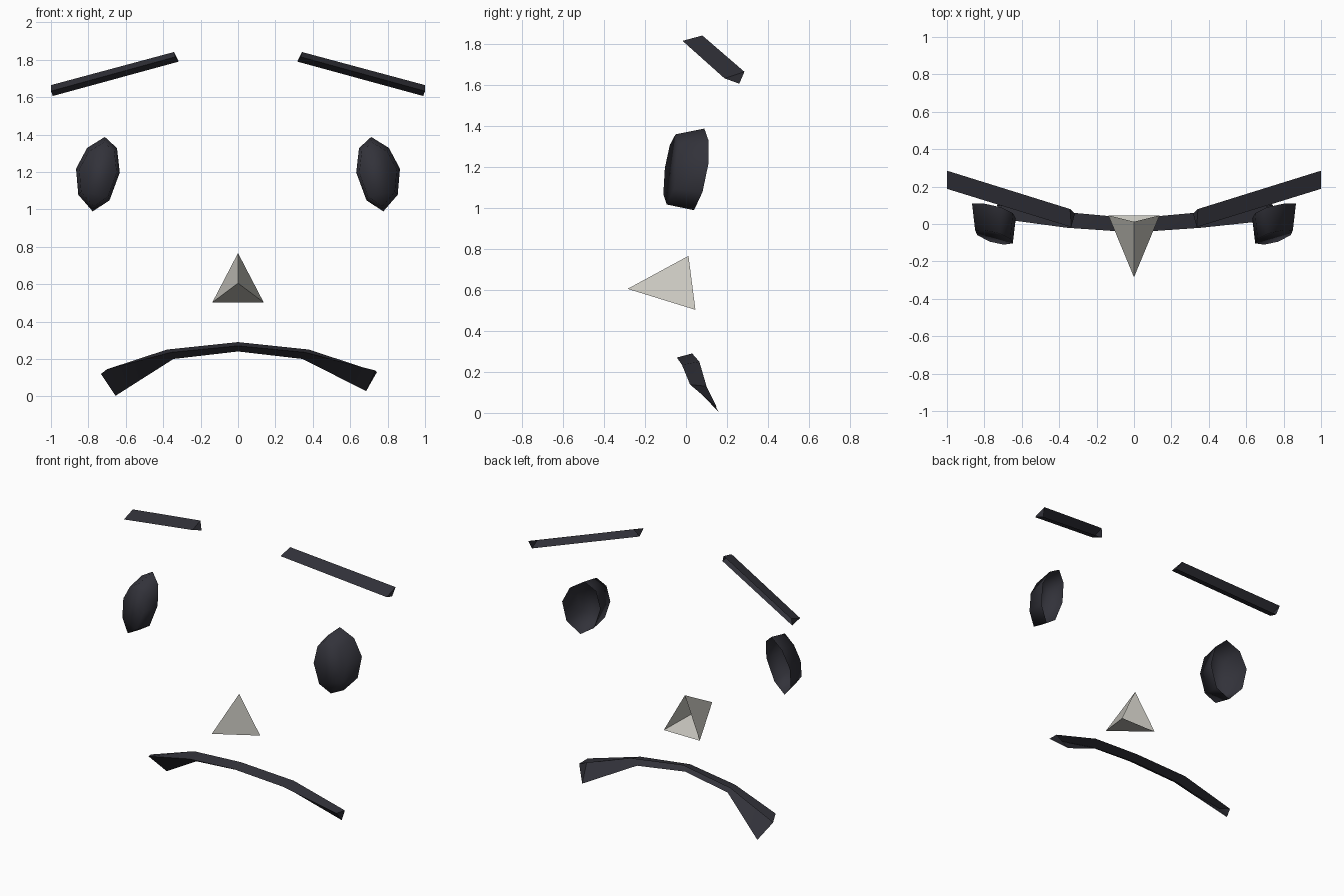
import bpy, bmesh, math
from mathutils import Vector

if "Cube" in bpy.data.objects:
    bpy.data.objects.remove(bpy.data.objects["Cube"])


def material(name, rgb):
    m = bpy.data.materials.new(name)
    m.diffuse_color = (*rgb, 1)
    m.use_nodes = True
    m.node_tree.nodes["Principled BSDF"].inputs["Base Color"].default_value = m.diffuse_color
    return m


DARK = material("charcoal", (0.032, 0.032, 0.042))
PALE = material("pale_grey", (0.57, 0.56, 0.51))


def loft(name, rings, mat, open_sides=(), open_start=False, smooth_angle=None):
    """Skin matching rings, cap the ends, then remove the open faces."""
    bm = bmesh.new()
    vs = [[bm.verts.new(p) for p in r] for r in rings]
    n = len(rings[0])
    remove = []
    for a, b in zip(vs, vs[1:]):
        for i in range(n):
            j = (i + 1) % n
            f = bm.faces.new((a[i], a[j], b[j], b[i]))
            if i in open_sides:
                remove.append(f)
    start = bm.faces.new(vs[0])
    bm.faces.new(vs[-1])
    if open_start:
        remove.append(start)
    bmesh.ops.recalc_face_normals(bm, faces=bm.faces[:])
    bmesh.ops.delete(bm, geom=remove, context='FACES_ONLY')
    me = bpy.data.meshes.new(name)
    bm.to_mesh(me)
    bm.free()
    me.materials.append(mat)
    ob = bpy.data.objects.new(name, me)
    bpy.context.collection.objects.link(ob)
    if smooth_angle:
        bpy.ops.object.select_all(action='DESELECT')
        bpy.context.view_layer.objects.active = ob
        ob.select_set(True)
        bpy.ops.object.shade_smooth_by_angle(angle=math.radians(smooth_angle))
    return ob


def flip(points, side):
    return [(x * side, y, z) for x, y, z in points]


# Eye outline (x, z) around its centre, and the slope of its facing plane
EYE = [(-0.035, 0.2), (0.06, 0.141), (0.119, 0.03), (0.107, -0.109),
       (0.03, -0.198), (-0.06, -0.139), (-0.115, 0.01), (-0.1, 0.14)]


def eye_ring(scale, y):
    return [(0.747 + u * scale, y + 0.33 * u * scale + 0.18 * w * scale,
             1.187 + w * scale) for u, w in EYE]


# Brow: three-sided bar, front edge / back top / back bottom
brow_in = [(0.335, -0.017, 1.815), (0.342, 0.08, 1.841), (0.316, 0.055, 1.79)]
brow_out = [(1.0, 0.188, 1.632), (1.0, 0.285, 1.664), (0.99, 0.26, 1.606)]

for side, label in ((-1, "left"), (1, "right")):
    loft(label + "_eye", [flip(eye_ring(1, 0.065), side),
                          flip(eye_ring(0.86, -0.072), side)],
         DARK, open_start=True, smooth_angle=100)
    loft(label + "_brow", [flip(brow_in, side), flip(brow_out, side)],
         DARK, open_sides=(1,), smooth_angle=60)

# Mouth: curved three-sided band, flaring at the corners
mid = [(0.36, -0.02, 0.235), (0.38, 0.065, 0.25), (0.345, 0.04, 0.2)]
mouth = [
    [(-0.7, 0.026, 0.145), (-0.733, 0.1, 0.12), (-0.655, 0.16, 0.003)],
    flip(mid, -1),
    [(0, -0.045, 0.27), (0, 0.03, 0.29), (0, 0.01, 0.24)],
    mid,
    [(0.735, 0.02, 0.138), (0.743, 0.1, 0.13), (0.685, 0.15, 0.028)],
]
loft("mouth", mouth, DARK, open_sides=(1,), smooth_angle=60)

# Nose: three flat faces meeting at the tip, open at the back
bm = bmesh.new()
tip, top, left, right = [bm.verts.new(p) for p in (
    (0, -0.285, 0.605), (0, 0.012, 0.766),
    (-0.137, 0.046, 0.503), (0.137, 0.046, 0.503))]
for f in ((tip, top, left), (tip, right, top), (tip, left, right)):
    bm.faces.new(f)
nose_mesh = bpy.data.meshes.new("nose")
bm.to_mesh(nose_mesh)
bm.free()
nose_mesh.materials.append(PALE)
bpy.context.collection.objects.link(bpy.data.objects.new("nose", nose_mesh))
